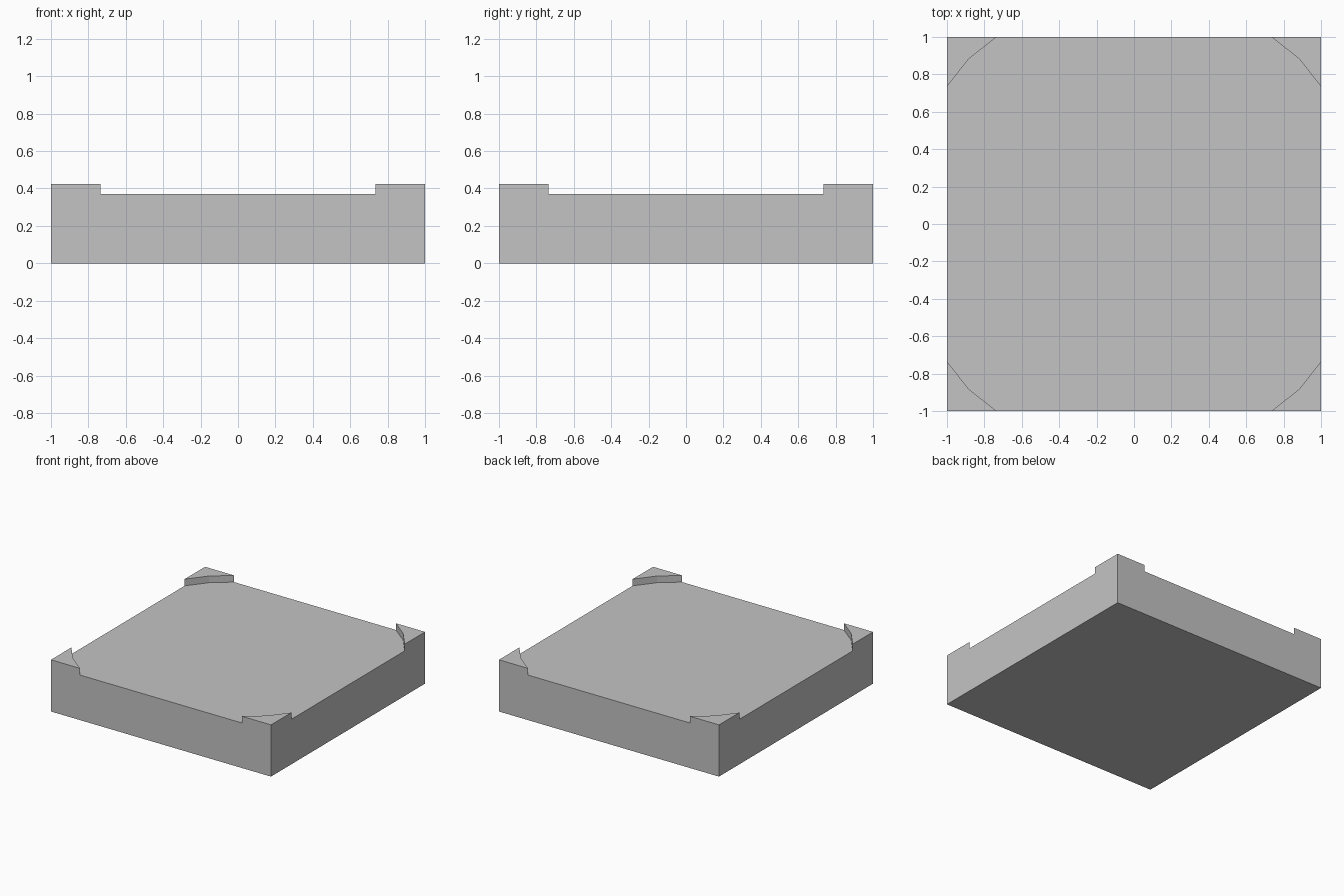
import bpy
import bmesh
from mathutils import Matrix

HEIGHT = 0.425      # top of the raised corners
FLOOR = 0.37        # recessed top surface

if "Cube" in bpy.data.objects:
    bpy.data.objects.remove(bpy.data.objects["Cube"], do_unlink=True)

grey = bpy.data.materials.new("plain grey")
grey.use_nodes = True
colour = (0.55, 0.55, 0.55, 1)
grey.diffuse_color = colour
grey.node_tree.nodes["Principled BSDF"].inputs["Base Color"].default_value = colour


def prism(name, outline, bottom, top):
    """Extrude a flat outline upward into a solid."""
    bm = bmesh.new()
    base = bm.faces.new([bm.verts.new((x, y, bottom)) for x, y in outline])
    lifted = bmesh.ops.extrude_face_region(bm, geom=[base], use_keep_orig=True)
    verts = [v for v in lifted["geom"] if isinstance(v, bmesh.types.BMVert)]
    bmesh.ops.translate(bm, verts=verts, vec=(0, 0, top - bottom))
    bmesh.ops.recalc_face_normals(bm, faces=bm.faces)
    mesh = bpy.data.meshes.new(name)
    bm.to_mesh(mesh)
    bm.free()
    mesh.materials.append(grey)
    obj = bpy.data.objects.new(name, mesh)
    bpy.context.collection.objects.link(obj)
    return obj


def four_corners(points):
    """Repeat the points of one corner round the centre."""
    result = []
    for quarter in range(4):
        turn = Matrix(((0, -1), (1, 0)))
        for x, y in points:
            for _ in range(quarter):
                x, y = turn[0][0] * x + turn[0][1] * y, turn[1][0] * x + turn[1][1] * y
            result.append((x, y))
    return result


# Square block
block = prism("square_block", four_corners([(1, 1)]), 0, HEIGHT)

# Shallow recess with faceted corners, open on all four sides
corner = [(1.2, 0.735), (1, 0.735), (0.883, 0.883), (0.735, 1), (0.735, 1.2)]
cutter = prism("recess_cutter", four_corners(corner), FLOOR, HEIGHT + 0.2)
cutter.hide_render = True

recess = block.modifiers.new("recess", "BOOLEAN")
recess.operation = "DIFFERENCE"
recess.solver = "EXACT"
recess.object = cutter

# Keep the cut block and discard the cutter
bpy.context.view_layer.objects.active = block
block.select_set(True)
bpy.ops.object.modifier_apply(modifier=recess.name)
bpy.data.objects.remove(cutter, do_unlink=True)
